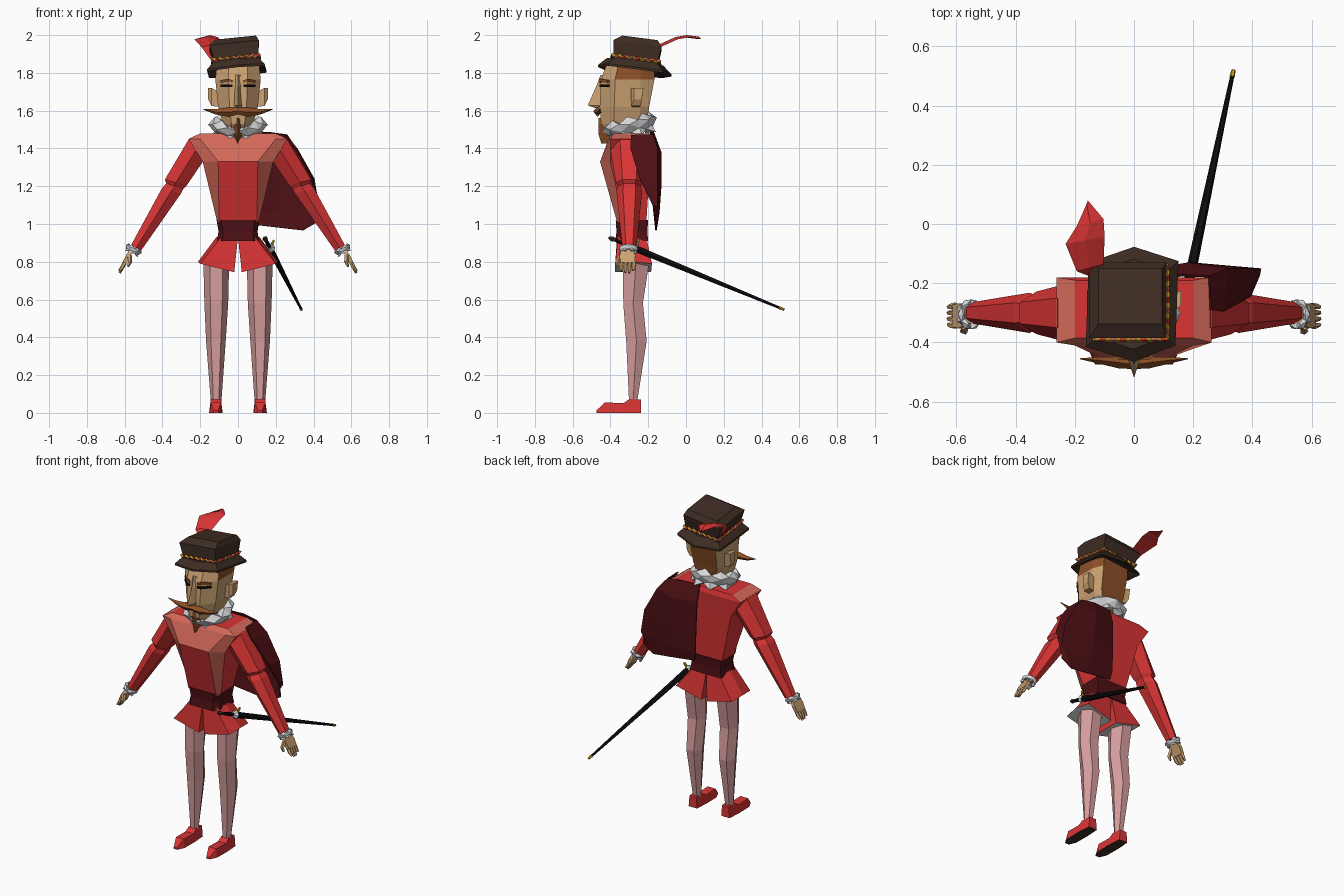
import bpy, bmesh, math
from mathutils import Vector, Matrix

if "Cube" in bpy.data.objects:
    bpy.data.objects.remove(bpy.data.objects["Cube"])

COLOURS = {
    "red": (0.70, 0.035, 0.035), "maroon": (0.075, 0.005, 0.007), "salmon": (0.66, 0.14, 0.10),
    "pink": (0.68, 0.34, 0.34), "skin": (0.60, 0.36, 0.17), "hair": (0.27, 0.08, 0.02),
    "dark_brown": (0.048, 0.026, 0.017), "white": (0.68, 0.69, 0.71),
    "black": (0.004, 0.004, 0.004), "gold": (0.60, 0.36, 0.02)}
MATS = {}
for n, c in COLOURS.items():
    MATS[n] = bpy.data.materials.new(n)
    MATS[n].diffuse_color = (*c, 1)


def loft(name, rings, mats, rule=None, cap=True, closed=True, tri=False):
    """Skin a list of equal-sized rings; rule(ring, segment) picks the material."""
    bm = bmesh.new()
    rule = rule or (lambda i, j: 0)
    vs = [[bm.verts.new(p) for p in r] for r in rings]
    n = len(rings[0])
    for i in range(len(vs) - 1):
        for j in range(n if closed else n - 1):
            k = (j + 1) % n
            f = bm.faces.new((vs[i][j], vs[i][k], vs[i + 1][k], vs[i + 1][j]))
            f.material_index = rule(i, j)
    if cap:
        bm.faces.new(vs[0][::-1]).material_index = rule(-1, 0)
        bm.faces.new(vs[-1]).material_index = rule(len(vs) - 1, 0)
    bmesh.ops.recalc_face_normals(bm, faces=bm.faces)
    if tri:
        bmesh.ops.triangulate(bm, faces=bm.faces)
    me = bpy.data.meshes.new(name)
    bm.to_mesh(me)
    bm.free()
    for m in mats.split():
        me.materials.append(MATS[m])
    ob = bpy.data.objects.new(name, me)
    bpy.context.collection.objects.link(ob)
    return ob


def oval(c, u, v, n=6, turn=0.0):
    """Ring of n points round c, spanned by the half-axes u and v."""
    c, u, v = Vector(c), Vector(u), Vector(v)
    return [c + u * math.cos(turn + math.tau * k / n) + v * math.sin(turn + math.tau * k / n) for k in range(n)]


def tube(name, pts, radii, mat, n=6, flat=1.0):
    """Tapered bar along pts."""
    d = (Vector(pts[-1]) - Vector(pts[0])).normalized()
    u = d.cross(Vector((0, 0, 1)) if abs(d.z) < .95 else Vector((0, 1, 0))).normalized()
    w = d.cross(u)
    return loft(name, [oval(p, u * r * flat, w * r, n) for p, r in zip(pts, radii)], mat)


def ruff(name, mtx, rx, ry, h, n):
    """Pleated collar of zigzag facets."""
    prof = [(.62, -.6), (.92, -.75), (1.0, 0), (.92, .75), (.62, .6)]
    rings = []
    for i, (r, z) in enumerate(prof):
        ring = []
        for k in range(n):
            s = 1 + .09 * (-1) ** (k + i)
            a = math.tau * k / n
            ring.append(mtx @ Vector((rx * r * s * math.cos(a), ry * r * s * math.sin(a),
                                      h * (z + .25 * (-1) ** k))))
        rings.append(ring)
    return loft(name, rings, "white", cap=False, tri=True)


# doublet: front panel, salmon chest yoke, side strips and shoulder slopes
def body_ring(z, xf, yf, xs, ys, yb):
    return [(-xf, yf, z), (xf, yf, z), (xs, ys, z), (xs, yb, z), (-xs, yb, z), (-xs, ys, z)]


loft("doublet", [body_ring(1.01, .10, -.365, .11, -.33, -.21), body_ring(1.33, .105, -.455, .187, -.40, -.19),
                 body_ring(1.45, .20, -.41, .262, -.40, -.18), body_ring(1.48, .18, -.385, .20, -.385, -.19)],
     "red salmon",
     lambda i, j: int(i >= 0 and (j in (1, 5) or (j == 0 and i in (1, 2)) or (i == 2 and j in (2, 4)))))
loft("waistband", [body_ring(.91, .08, -.375, .112, -.34, -.20), body_ring(.96, .08, -.368, .103, -.33, -.205),
                   body_ring(1.02, .09, -.372, .113, -.335, -.20)], "maroon")

for s, side in ((-1, "right"), (1, "left")):
    # breeches flaring to a tilted hem
    top = [(0, -.365, .93), (.09, -.36, .93), (.115, -.285, .93), (.09, -.21, .93), (0, -.21, .93)]
    hem = [(.02, -.375, .745), (.20, -.375, .79), (.212, -.28, .80), (.20, -.18, .79), (.02, -.185, .745)]
    loft(side + "_breeches", [[(s * x, y, z) for x, y, z in r] for r in (top, hem)], "red white",
         lambda i, j: int(i == 1))

    # stocking leg
    loft(side + "_leg", [oval((s * x, (a + b) / 2, z), (rx, 0, 0), (0, (b - a) / 2, 0))
                         for x, rx, a, b, z in ((.115, .068, -.345, -.185, .79), (.115, .063, -.34, -.22, .58),
                                                (.117, .052, -.325, -.20, .38), (.116, .028, -.305, -.255, .06))],
         "pink")

    # shoe with dark sole
    loft(side + "_shoe", [[(s * .117 - w, y, 0), (s * .117 + w, y, 0), (s * .117 + w * .8, y, h), (s * .117 - w * .8, y, h)]
                          for y, w, h in ((-.237, .03, .07), (-.30, .034, .073), (-.33, .036, .052),
                                          (-.43, .034, .055), (-.475, .014, .012))],
         "red dark_brown", lambda i, j: int(j == 0 and 0 <= i < 4))

    # sleeve with a pinched elbow
    sleeve = []
    for xo, zo, xi, zi, ry in ((.258, 1.455, .185, 1.33, .10), (.388, 1.235, .27, 1.205, .072),
                               (.38, 1.215, .29, 1.185, .06), (.403, 1.19, .302, 1.16, .068),
                               (.568, .885, .512, .86, .037)):
        o, i = Vector((s * xo, -.30, zo)), Vector((s * xi, -.30, zi))
        sleeve.append(oval((o + i) / 2, (o - i) * .57, (0, ry, 0), 6, math.pi / 6))
    loft(side + "_sleeve", sleeve, "red")

    # cuff ruffle
    tilt = Matrix.Translation((s * .555, -.305, .862)) @ Matrix.Rotation(-s * math.radians(28), 4, 'Y')
    ruff(side + "_cuff", tilt, .043, .050, .022, 12)

    # hand: palm, fingers, thumb
    loft(side + "_palm", [[(s * (x - .010), -.31 - w, z), (s * (x - .010), -.31 + w, z),
                           (s * (x + .010), -.31 + w, z + .008), (s * (x + .010), -.31 - w, z + .008)]
                          for x, z, w in ((.56, .865, .028), (.583, .825, .042), (.602, .788, .038))], "skin")
    for k in range(4):
        y = -.343 + k * .022
        drop = (.752, .742, .74, .755)[k]
        tube(f"{side}_finger_{k + 1}", [(s * .600, y, .795), (s * .613, y, .77), (s * .627, y * .9 - .031, drop)],
             (.0115, .011, .007), "skin", 5)
    tube(side + "_thumb", [(s * .575, -.345, .835), (s * .572, -.362, .80), (s * .582, -.362, .775)],
         (.013, .012, .007), "skin", 5)

    # ear
    loft(side + "_ear", [[(s * x, a, z0), (s * x, b, z0), (s * x, b + .01, z1), (s * x, a, z1)]
                         for x, a, b, z0, z1 in ((.10, -.285, -.245, 1.62, 1.70), (.14, -.29, -.24, 1.625, 1.72),
                                                 (.158, -.275, -.235, 1.66, 1.72))], "skin")

    # eye line and eyebrow wrapped round the face corner
    for part, z, h, mat, drop in (("eye", 1.732, .007, "black", .0), ("eyebrow", 1.762, .007, "hair", .008)):
        loft(f"{side}_{part}", [[(s * x, y - .006, z + d - h), (s * x, y - .006, z + d + h),
                                 (s * x, y + .01, z + d + h), (s * x, y + .01, z + d - h)]
                                for x, y, d in ((.028, -.453, -drop), (.052, -.452, 0), (.092, -.409, -drop))], mat)

    # moustache half
    loft(side + "_moustache", [oval((s * x, y, z), (0, r * .8, 0), (0, 0, r), 4)
                               for x, y, z, r in ((0, -.475, 1.598, .018), (.05, -.468, 1.592, .025),
                                                  (.12, -.46, 1.594, .014), (.182, -.455, 1.607, .002))], "hair")


# head with hair on the back and under the hat
def head_ring(z, xf, yf, xs, ys, ym, xb, yb):
    h = [(xf, yf, z), (xs, ys, z), (xs, ym, z), (xb, yb, z)]
    return [(-xf, yf, z)] + h + [(-x, y, z) for x, y, z in h[:0:-1]]


loft("head", [head_ring(1.46, .03, -.40, .06, -.36, -.27, .045, -.23),
              head_ring(1.53, .035, -.45, .08, -.38, -.25, .06, -.21),
              head_ring(1.62, .045, -.457, .105, -.38, -.24, .085, -.195),
              head_ring(1.765, .05, -.45, .12, -.375, -.24, .092, -.167),
              head_ring(1.86, .05, -.415, .11, -.355, -.24, .085, -.165)], "skin hair",
     lambda i, j: int(i >= 0 and (j == 4 or (i == 3 and 2 <= j <= 6))))
loft("nose", [[(-w, -.44, z), (0, y, z), (w, -.44, z)] for w, y, z in
              ((.016, -.452, 1.79), (.02, -.475, 1.73), (.026, -.52, 1.628), (.022, -.47, 1.61))], "skin")
loft("goatee", [[(-w, y + .045, z), (0, y - .008, z), (w, y + .045, z)] for w, y, z in
                ((.025, -.455, 1.56), (.045, -.455, 1.53), (.025, -.455, 1.475), (.002, -.44, 1.425))], "hair")

# neck ruff, higher at the back
ruff("neck_ruff", Matrix.Translation((0, -.297, 1.512)) @ Matrix.Rotation(math.radians(14), 4, 'X'),
     .145, .138, .058, 16)


# hat, tilted as a whole
def on_hat(x, y, up):
    return Vector((x, y, 1.82 + .1 * x - .13 * (y + .275) + up))


def brim_ring(k, up):
    pts = [(0, -.077), (.15, -.125), (.14, -.41), (0, -.465), (-.163, -.415), (-.153, -.13)]
    return [on_hat(-.01 + (x + .01) * k, -.27 + (y + .27) * k, up) for x, y in pts]


def box_ring(x0, x1, y0, y1, up):
    return [on_hat(x0, y0, up), on_hat(x1, y0, up), on_hat(x1, y1, up), on_hat(x0, y1, up)]


loft("hat_brim", [brim_ring(.72, .005), brim_ring(1, -.014), brim_ring(1, -.002), brim_ring(.78, .038)], "dark_brown")
loft("hat_crown", [box_ring(-.125, .108, -.38, -.15, .01), box_ring(-.13, .108, -.385, -.145, .06),
                   box_ring(-.152, .110, -.385, -.13, .128), box_ring(-.12, .095, -.338, -.15, .160)], "dark_brown")

# twisted hat band in gold and red
corners = box_ring(-.134, .113, -.391, -.139, .046)
path = [corners[c].lerp(corners[(c + 1) % 4], t / 14) for c in range(4) for t in range(14)]
path.append(path[0])
loft("hat_band", [oval(p + Vector((0, 0, .005 * (-1) ** k)), (p - Vector((-.01, -.27, p.z))).normalized() * .008,
                       (0, 0, .009), 4) for k, p in enumerate(path)],
     "gold red salmon", lambda i, j: (0, 1, 0, 2)[i % 4], cap=False)

# feather
loft("feather", [[(x - w, y - .012, z - .004), (x, y, z + .008), (x + w, y + .012, z - .004), (x, y, z - .004)]
                 for x, w, y, z in ((-.125, .01, -.17, 1.86), (-.148, .045, -.148, 1.94), (-.165, .066, -.055, 1.982),
                                    (-.148, .045, .005, 1.992), (-.16, .004, .068, 1.984))], "red")

# cape over the left shoulder: rows from shoulder to hem
cape = loft("cape", [
    [(.03, -.185, 1.49), (.16, -.17, 1.488), (.255, -.175, 1.475), (.262, -.29, 1.472)],
    [(.03, -.155, 1.39), (.18, -.13, 1.38), (.315, -.15, 1.40), (.305, -.295, 1.41)],
    [(.035, -.15, 1.20), (.20, -.13, 1.20), (.405, -.15, 1.24), (.395, -.245, 1.24)],
    [(.04, -.15, 1.06), (.22, -.14, 1.06), (.43, -.15, 1.09), (.425, -.175, 1.10)],
    [(.05, -.158, 1.00), (.22, -.155, .98), (.345, -.155, .966), (.42, -.158, 1.01)]],
    "maroon", cap=False, closed=False)
cape.modifiers.new("thickness", "SOLIDIFY").thickness = .008

# sword: scabbard, gilt tip, grip, pommel and guard
a, b = Vector((.142, -.40, .925)), Vector((.336, .52, .546))


def along(t):
    return a.lerp(b, t)


tube("scabbard", [along(.15), along(.4), along(.98)], (.019, .016, .007), "black")
tube("scabbard_tip", [along(.975), along(1)], (.009, .007), "gold")
tube("sword_grip", [along(.02), along(.08), along(.15)], (.009, .012, .009), "black")
tube("sword_pommel", [along(-.01), along(.01), along(.03)], (.007, .015, .009), "dark_brown")
g = along(.145)
tube("sword_guard", [g + Vector((-.045, .01, -.03)), g, g + Vector((.02, .015, .045))], (.007, .010, .007), "gold")
tube("guard_shell", [along(.12), along(.14), along(.155)], (.014, .028, .018), "white", 8)

for m in bpy.data.materials:
    if m.users and not m.is_grease_pencil:
        m.use_nodes = True
        m.node_tree.nodes["Principled BSDF"].inputs["Base Color"].default_value = m.diffuse_color
